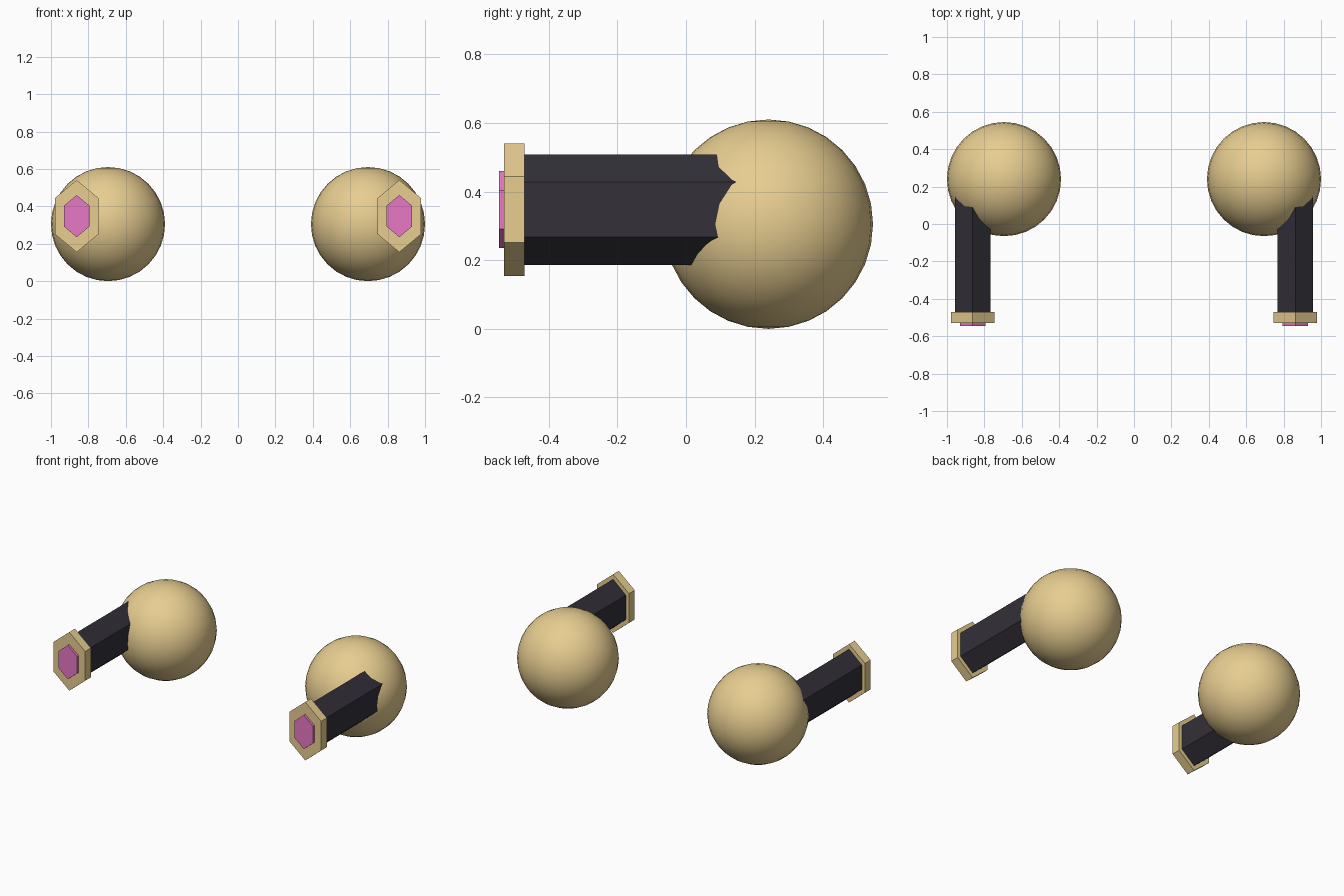
import bpy
import math

if "Cube" in bpy.data.objects:
    bpy.data.objects.remove(bpy.data.objects["Cube"])


def material(name, rgb):
    m = bpy.data.materials.new(name)
    m.diffuse_color = (*rgb, 1)
    m.use_nodes = True
    m.node_tree.nodes["Principled BSDF"].inputs["Base Color"].default_value = m.diffuse_color
    return m


TAN = material("tan", (0.80, 0.61, 0.28))
DARK = material("dark", (0.033, 0.030, 0.040))
PINK = material("pink", (0.80, 0.19, 0.56))

HEX_Z = 0.3475


def hex_prism(name, x, half_height, half_width, y0, y1, mat):
    """Tall hexagon with points up and down, extruded from y0 to y1."""
    a = math.pi / 3
    ring = [(half_width / math.cos(math.pi / 6) * math.sin(i * a),
             half_height * math.cos(i * a)) for i in range(6)]
    verts = [(px, y, pz) for y in (y0, y1) for px, pz in ring]
    faces = [tuple(range(5, -1, -1)), tuple(range(6, 12))]
    faces += [(i, (i + 1) % 6, (i + 1) % 6 + 6, i + 6) for i in range(6)]
    # reverse so that all normals point outwards
    faces = [f[::-1] for f in faces]
    mesh = bpy.data.meshes.new(name)
    mesh.from_pydata(verts, [], [f for f in faces])
    mesh.materials.append(mat)
    ob = bpy.data.objects.new(name, mesh)
    ob.location = (x, 0, HEX_Z)
    bpy.context.collection.objects.link(ob)
    bpy.context.view_layer.objects.active = ob
    # consistent outward normals
    import bmesh
    bm = bmesh.new()
    bm.from_mesh(mesh)
    bmesh.ops.recalc_face_normals(bm, faces=bm.faces)
    bm.to_mesh(mesh)
    bm.free()
    return ob


for side, s in (("left", -1), ("right", 1)):
    # round housing
    bpy.ops.mesh.primitive_uv_sphere_add(segments=32, ring_count=16, radius=0.305,
                                         location=(s * 0.695, 0.24, 0.305))
    ball = bpy.context.object
    ball.name = side + "_ball"
    ball.data.materials.append(TAN)
    bpy.ops.object.shade_smooth()

    # barrel, muzzle collar and glowing tip
    x = s * 0.8625
    hex_prism(side + "_barrel", x, 0.161, 0.094, -0.48, 0.20, DARK)
    hex_prism(side + "_collar", x, 0.193, 0.1165, -0.53, -0.47, TAN)
    hex_prism(side + "_tip", x, 0.1125, 0.0675, -0.545, -0.50, PINK)
